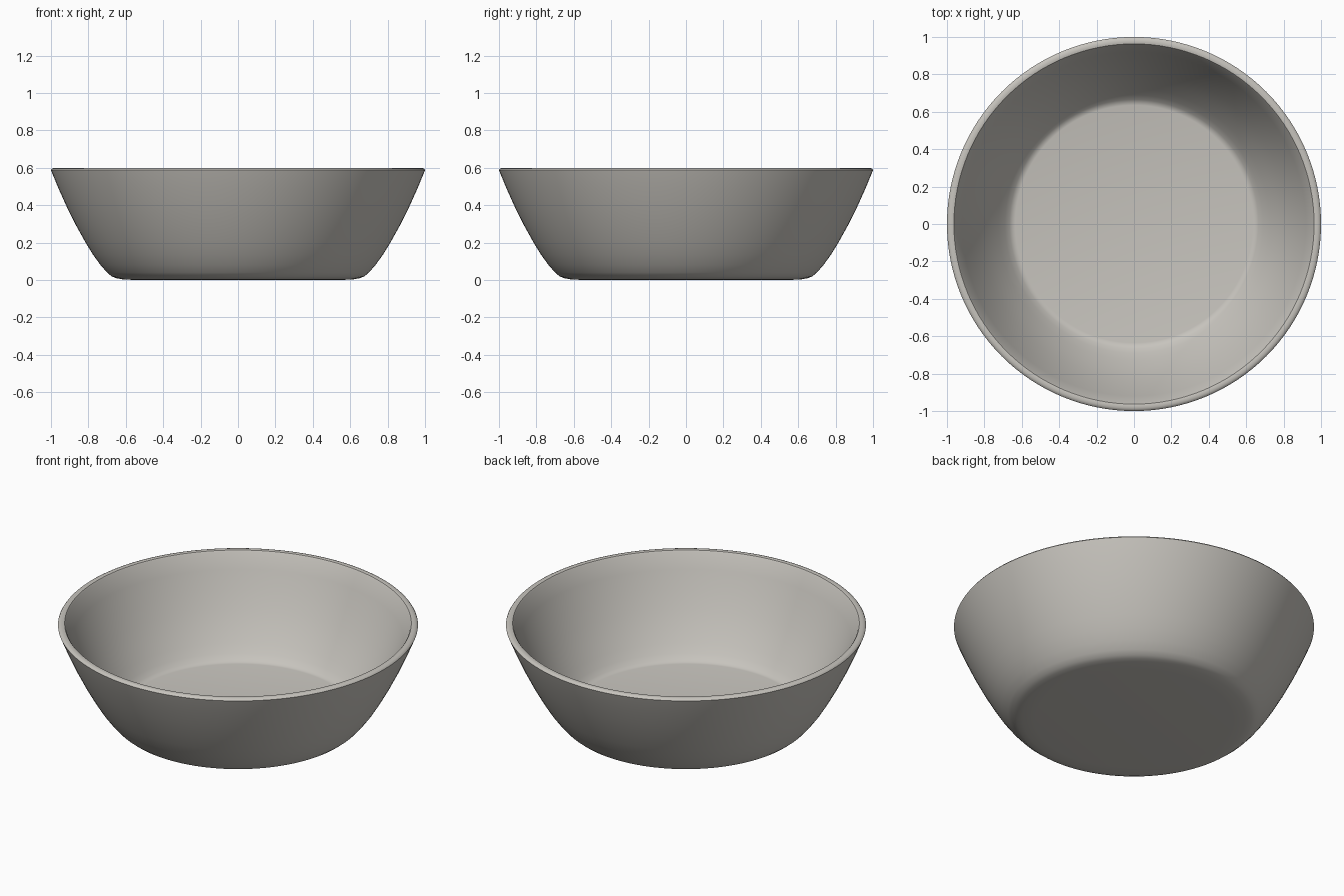
import bpy, bmesh, math

if "Cube" in bpy.data.objects:
    bpy.data.objects.remove(bpy.data.objects["Cube"])

SEGMENTS = 128

# Cross-section (radius, height): base centre, outer wall, rounded rim, inner wall, floor centre
PROFILE = [
    (0, 0), (0.55, 0), (0.62, 0.004), (0.652, 0.01), (0.675, 0.019), (0.70, 0.04),
    (0.735, 0.08), (0.775, 0.135), (0.815, 0.20), (0.865, 0.29),
    (0.915, 0.39), (0.96, 0.49), (0.996, 0.577), (1.0, 0.588), (0.995, 0.595),
    (0.985, 0.599), (0.972, 0.60), (0.963, 0.598), (0.957, 0.59),
    (0.92, 0.50), (0.875, 0.40), (0.825, 0.30), (0.77, 0.205),
    (0.725, 0.14), (0.69, 0.092), (0.665, 0.066), (0.65, 0.056), (0.635, 0.053), (0, 0.053),
]

# Bowl: the profile spun round the z axis
bm = bmesh.new()
verts = [bm.verts.new((r, 0, z)) for r, z in PROFILE]
edges = [bm.edges.new(pair) for pair in zip(verts, verts[1:])]
bmesh.ops.spin(bm, geom=verts + edges, cent=(0, 0, 0), axis=(0, 0, 1),
               angle=math.tau, steps=SEGMENTS, use_merge=True)
bmesh.ops.remove_doubles(bm, verts=bm.verts, dist=1e-5)
bmesh.ops.recalc_face_normals(bm, faces=bm.faces)
mesh = bpy.data.meshes.new("bowl")
bm.to_mesh(mesh)
bm.free()
bowl = bpy.data.objects.new("bowl", mesh)
bpy.context.collection.objects.link(bowl)

# Warm grey glaze
glaze = bpy.data.materials.new("warm grey")
glaze.diffuse_color = (0.57, 0.55, 0.51, 1)
glaze.use_nodes = True
glaze.node_tree.nodes["Principled BSDF"].inputs["Base Color"].default_value = glaze.diffuse_color
mesh.materials.append(glaze)

# Smooth shading
bpy.context.view_layer.objects.active = bowl
bowl.select_set(True)
bpy.ops.object.shade_smooth_by_angle(angle=math.radians(40))
